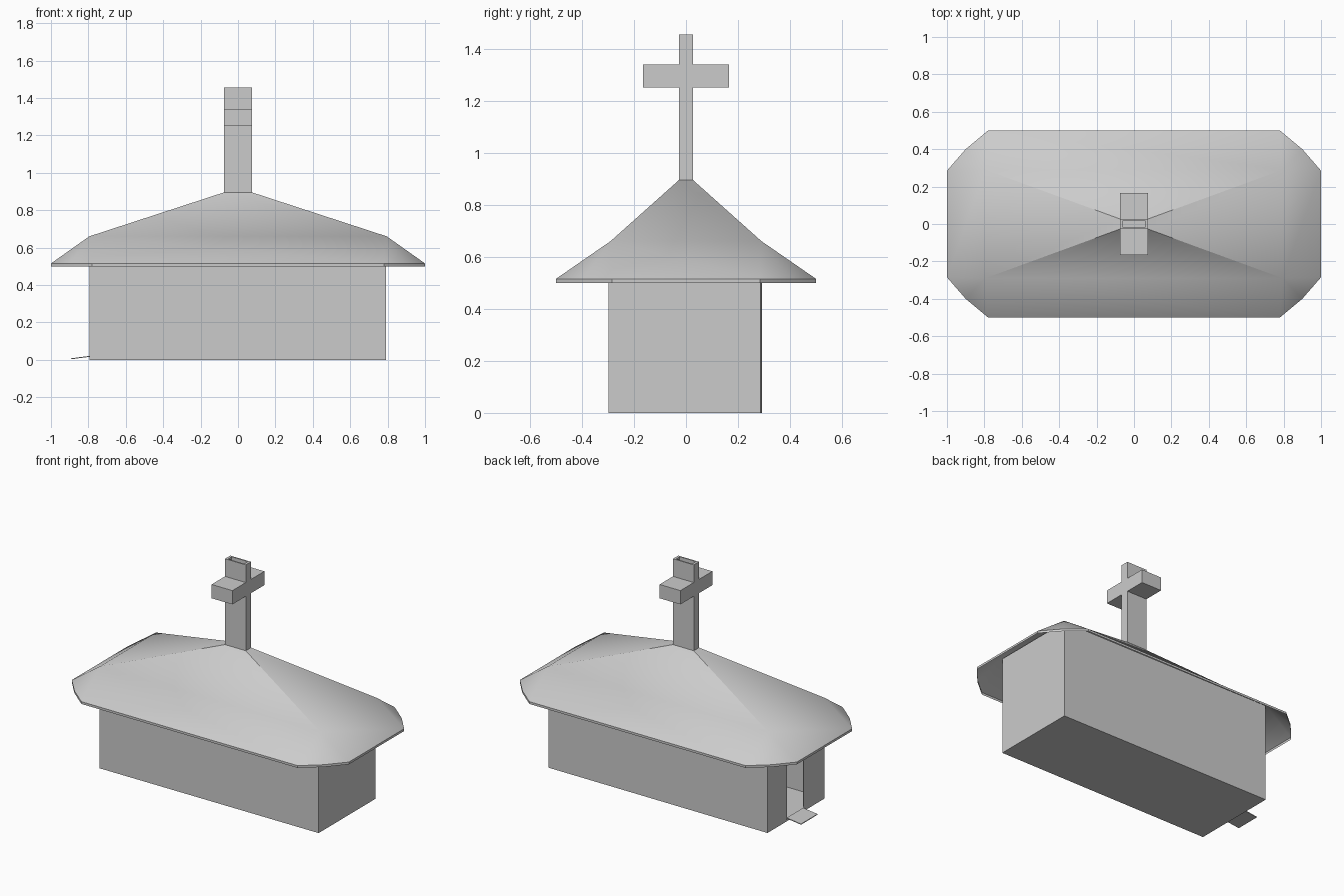
import bpy, bmesh
from math import radians

if "Cube" in bpy.data.objects:
    bpy.data.objects.remove(bpy.data.objects["Cube"])


def make(name, verts, faces):
    """Create a mesh object with consistent outward normals."""
    me = bpy.data.meshes.new(name)
    bm = bmesh.new()
    vs = [bm.verts.new(v) for v in verts]
    for f in faces:
        bm.faces.new([vs[i] for i in f])
    bm.to_mesh(me)
    bm.free()
    ob = bpy.data.objects.new(name, me)
    bpy.context.collection.objects.link(ob)
    return ob


# Walls: thin hollow box with a doorway in the left end
top, door_z = 0.655, 0.41
plan = [(0.79, -0.297), (0.79, 0.287), (-0.793, 0.293),
        (-0.793, 0.09), (-0.793, -0.08), (-0.793, -0.297)]
n = len(plan)
verts = [(x, y, z) for z in (0, door_z, top) for x, y in plan]
faces = [tuple(reversed(range(n)))]
for row in range(2):
    for i in range(n):
        if row == 0 and i == 3:
            continue  # doorway
        j = (i + 1) % n
        a = row * n
        faces.append((a + i, a + j, a + n + j, a + n + i))
walls = make("walls", verts, faces)
sol = walls.modifiers.new("thickness", "SOLIDIFY")
sol.thickness = 0.006
sol.offset = -1

# Door ramp: thin sloping slab
prof = [(-0.893, 0.003), (-0.79, 0.016), (-0.79, 0.021), (-0.893, 0.008)]
verts = [(x, y, z) for y in (-0.08, 0.09) for x, z in prof]
faces = [(0, 1, 2, 3), (7, 6, 5, 4)]
faces += [(i, i + 4, (i + 1) % 4 + 4, (i + 1) % 4) for i in range(4)]
make("door_ramp", verts, faces)

# Roof: hipped top, flared eaves with cut corners, thin rim, open underneath
corners = [(1, 1), (-1, 1), (-1, -1), (1, -1)]
verts = [(sx * 0.075, sy * 0.027, 0.895) for sx, sy in corners]
verts += [(sx * 0.795, sy * 0.29, 0.66) for sx, sy in corners]
eave = [(1.0, 0.285), (0.9, 0.4), (0.78, 0.5)]
rim = []
for sx, sy in corners:
    pts = eave if sx * sy > 0 else eave[::-1]
    rim += [(sx * x, sy * y) for x, y in pts]
verts += [(x, y, z) for z in (0.515, 0.5) for x, y in rim]
faces = [(0, 1, 2, 3)]
for c in range(4):
    d = (c + 1) % 4
    e, f = 8 + 3 * c, 8 + 3 * d
    faces.append((c, 4 + c, 4 + d, d))                # upper slope
    faces.append((4 + c, e + 2, f, 4 + d))            # flared slope
    faces += [(4 + c, e, e + 1), (4 + c, e + 1, e + 2)]  # corner fan
for i in range(12):
    j = (i + 1) % 12
    faces.append((8 + i, 20 + i, 20 + j, 8 + j))      # rim band
roof = make("roof", verts, faces)

# Cross: one outline extruded through x, with a shallow slot in its top
half = [(0.027, 0.89), (0.027, 1.25), (0.165, 1.25),
        (0.165, 1.34), (0.027, 1.34), (0.027, 1.455)]
outline = half + [(-y, z) for y, z in reversed(half)]
m = len(outline)
verts = [(x, y, z) for x in (0.075, -0.075) for y, z in outline]
faces = [tuple(range(m)), tuple(reversed(range(m, 2 * m)))]
faces += [(i, i + m, (i + 1) % m + m, (i + 1) % m) for i in range(m)]
cross = make("cross", verts, faces)
bm = bmesh.new()
bm.from_mesh(cross.data)
cap = max(bm.faces, key=lambda f: f.calc_center_median().z)
bmesh.ops.inset_individual(bm, faces=[cap], thickness=0.012)
for v in cap.verts:
    v.co.x *= 0.055 / 0.063
inner = bmesh.ops.extrude_discrete_faces(bm, faces=[cap])["faces"][0]
bmesh.ops.translate(bm, verts=inner.verts, vec=(0, 0, -0.03))
bm.to_mesh(cross.data)
bm.free()

# Smooth flared roof corners, sharp hips and rim
bpy.ops.object.select_all(action="DESELECT")
roof.select_set(True)
bpy.context.view_layer.objects.active = roof
bpy.ops.object.shade_smooth_by_angle(angle=radians(30))
